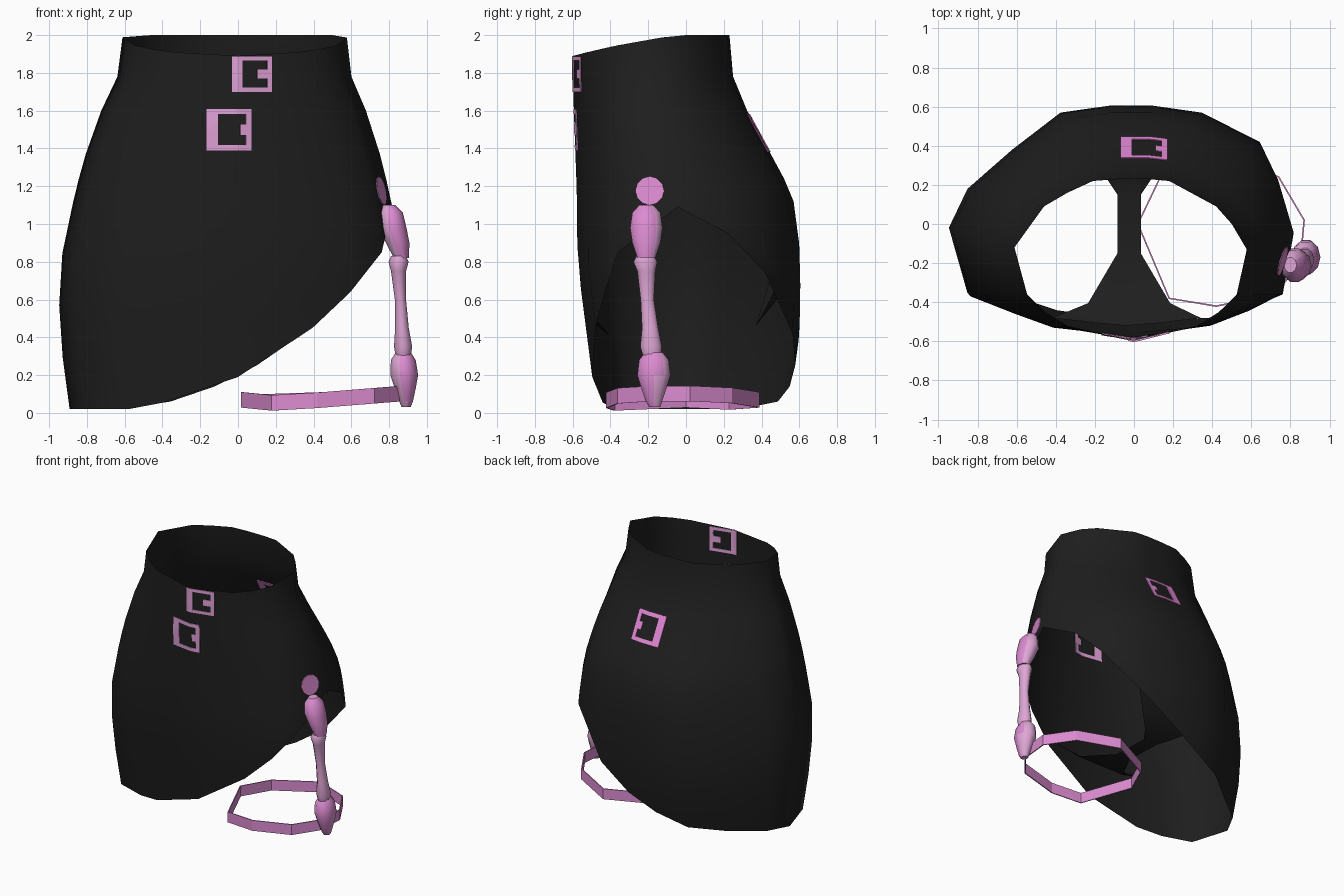
import bpy, bmesh, math
from mathutils import Vector
from mathutils.bvhtree import BVHTree

cube = bpy.data.objects.get("Cube")
if cube:
    bpy.data.objects.remove(cube)


def material(name, rgb):
    m = bpy.data.materials.new(name)
    m.use_nodes = True
    m.diffuse_color = (*rgb, 1)
    b = m.node_tree.nodes["Principled BSDF"]
    b.inputs["Base Color"].default_value = (*rgb, 1)
    b.inputs["Roughness"].default_value = 0.8
    return m


BLACK = material("black cloth", (0.013, 0.013, 0.013))
ROSE = material("front buckle rose", (0.74, 0.35, 0.67))
PINK = material("back buckle pink", (0.78, 0.25, 0.68))
ORCHID = material("strap orchid", (0.71, 0.26, 0.63))
PALE = material("pale bone pink", (0.73, 0.38, 0.66))


def finish(name, bm, mats, thick=0, angle=45):
    """Thin plates stay flat shaded, everything else is smoothed."""
    mesh = bpy.data.meshes.new(name)
    bm.to_mesh(mesh)
    bm.free()
    for m in mats:
        mesh.materials.append(m)
    ob = bpy.data.objects.new(name, mesh)
    bpy.context.collection.objects.link(ob)
    if thick:
        s = ob.modifiers.new("thickness", 'SOLIDIFY')
        s.thickness, s.offset = thick, 0
    else:
        bpy.ops.object.select_all(action='DESELECT')
        ob.select_set(True)
        bpy.context.view_layer.objects.active = ob
        bpy.ops.object.shade_smooth_by_angle(angle=math.radians(angle))


def bridge(bm, rows, closed):
    """Join successive rows of points with quads."""
    grid = [[bm.verts.new(p) for p in row] for row in rows]
    for a, b in zip(grid, grid[1:]):
        for i in range(len(a) if closed else len(a) - 1):
            j = (i + 1) % len(a)
            bm.faces.new((a[i], a[j], b[j], b[i]))
    bmesh.ops.recalc_face_normals(bm, faces=bm.faces)
    return grid


def ramp(z, table):
    """Piecewise linear lookup, table falling in z."""
    for (z0, f0), (z1, f1) in zip(table, table[1:]):
        if z >= z1:
            return f0 + (f1 - f0) * min(1, max(0, (z0 - z) / (z0 - z1)))
    return table[-1][1]


# Skirt columns: waist x, waist y, hip x, hip y, hem height
COLUMNS = [
    (-.61, -.12, -.955, -.02, .02), (-.46, .09, -.86, .18, .02),
    (-.34, .16, -.63, .38, .025),
    (-.21, .22, -.38, .57, .06), (-.08, .23, -.13, .605, .14),
    (.07, .23, .10, .605, .25), (.18, .22, .35, .57, .42),
    (.42, .09, .65, .42, .74), (.50, 0, .77, .23, .95),
    (.575, -.13, .885, -.04, 1.09), (.52, -.36, .78, -.36, .85),
    (.43, -.45, .60, -.445, .64),
    (.32, -.52, .40, -.52, .45), (0, -.60, 0, -.575, .19),
    (-.34, -.52, -.42, -.53, .055), (-.45, -.45, -.62, -.46, .02),
    (-.54, -.36, -.86, -.37, .02)]
# Share of the way from waist to hip, sideways and in depth
SIDE_FLARE = [(2, 0), (1.76, .09), (1.6, .33), (1.33, .61), (.95, .88), (.75, .97), (.5, 1)]
DEPTH_FLARE = [(2, 0), (1.8, .03), (1.6, .25), (1.4, .54), (1.25, .76), (1.08, .95), (.8, 1)]


def column(wx, wy, hx, hy, hem):
    top = 2 - .11 * (max(0, -wy) / .6) ** 1.4
    heights = [top, 1.78, 1.6, 1.37, 1.24, 1.12]
    heights += [1.12 + (hem - 1.12) * k / 4 for k in range(1, 5)]
    pts = []
    for z in heights:
        t = max(0, (.8 - z) / .8)
        x = wx + (hx - wx) * ramp(z, SIDE_FLARE)
        y = wy + (hy - wy) * ramp(z, DEPTH_FLARE)
        tuck = .18 * t if hy < 0 else .2 * t ** 4
        pts.append((x * (1 - .07 * t * t), y * (1 - tuck), z))
    return pts


bm = bmesh.new()
bridge(bm, list(zip(*[column(*c) for c in COLUMNS])), True)
bm.normal_update()
surface = BVHTree.FromBMesh(bm)
finish("skirt", bm, [BLACK], angle=60)


def project(point, direction):
    hit = surface.ray_cast(Vector(point), Vector(direction))[0]
    return hit if hit else Vector(point) + Vector(direction)


# Buckles: square frames with a prong, wrapped on the cloth
def buckle(name, x0, x1, z0, z1, side, prong_start, mat, n=8):
    bm = bmesh.new()
    grid = [[bm.verts.new(project((x0 + (x1 - x0) * i / n, 2 * side, z0 + (z1 - z0) * j / n),
                                  (0, -side, 0))) for j in range(n + 1)] for i in range(n + 1)]
    for i in range(n):
        for j in range(n):
            frame = i < 2 or i == n - 1 or j in (0, n - 1)
            prong = i >= prong_start and j in (3, 4)
            if frame or prong:
                bm.faces.new((grid[i][j], grid[i + 1][j], grid[i + 1][j + 1], grid[i][j + 1]))
    loose = [v for v in bm.verts if not v.link_faces]
    bmesh.ops.delete(bm, geom=loose, context='VERTS')
    bmesh.ops.recalc_face_normals(bm, faces=bm.faces)
    finish(name, bm, [mat], .0095)


buckle("waist_buckle", -.03, .18, 1.70, 1.888, -1, 5, ROSE)
buckle("front_buckle", -.165, .07, 1.39, 1.61, -1, 6, ROSE)
buckle("back_buckle", -.07, .17, 1.38, 1.58, 1, 6, PINK)

# Round patch above the charm
bm = bmesh.new()
rings = [[project((2, -.19 + r * math.cos(a * math.pi / 6), 1.175 + r * math.sin(a * math.pi / 6)),
                  (-1, 0, 0)) for a in range(12)] for r in (.075, .04, .01)]
bm.faces.new(bridge(bm, rings, True)[-1])
bmesh.ops.recalc_face_normals(bm, faces=bm.faces)
finish("hip_patch", bm, [ORCHID], .0095)

# Undergarment strip: y, z, half width; both ends meet the inside of the skirt
bm = bmesh.new()
ACROSS = (-1, -.5, 0, .5, 1)
strip = [(-.405, .41, .21), (-.15, .37, .06), (.15, .36, .06), (.24, .38, .12), (.37, .46, .26)]
rows = [[(-.025 + s * w, y, z) for s in ACROSS] for y, z, w in strip]


def inner_edge(width, z, side):
    return [project((-.04 + s * width, 0, z), (0, side, 0)) - Vector((0, side * .012, 0))
            for s in ACROSS]


bridge(bm, [inner_edge(.38, .5, -1)] + rows + [inner_edge(.46, .74, 1)], False)
finish("undergarment_strip", bm, [BLACK])

# Thigh strap
loop = [(.02, 0), (.18, -.38), (.42, -.42), (.72, -.36), (.85, -.2),
        (.87, .02), (.74, .24), (.45, .385), (.13, .23)]
bm = bmesh.new()
rows = [[(x, y, .012 + lift + .08 * max(0, x - .25) + .1 * max(0, .18 - x)) for x, y in loop]
        for lift in (0, .082)]
bridge(bm, rows, True)
finish("thigh_strap", bm, [ORCHID], .008)


# Hanging charm: stacked rings of z, centre x, centre y, radius
def turned(name, rows, patch=False, squash=.8, sides=10):
    bm = bmesh.new()
    rings = [[(x + squash * r * math.cos(math.tau * k / sides),
               y + r * math.sin(math.tau * k / sides), z) for k in range(sides)]
             for z, x, y, r in rows]
    grid = bridge(bm, rings, True)
    bm.faces.new(grid[0])
    bm.faces.new(grid[-1])
    bmesh.ops.recalc_face_normals(bm, faces=bm.faces)
    bm.normal_update()
    # Deeper pink on the outer front of the knobs
    outward = Vector((.65, -.65, .4))
    for f in bm.faces:
        f.material_index = int(patch and f.normal.dot(outward) > .4)
    finish(name, bm, [PALE, ORCHID])


turned("upper_knob", [(1.1, .80, -.21, .04), (1.06, .81, -.21, .078), (.98, .82, -.21, .09),
                      (.9, .845, -.21, .078), (.82, .865, -.21, .05)], True)
turned("charm_shaft", [(.83, .85, -.215, .05), (.8, .85, -.215, .066), (.75, .85, -.21, .05),
                       (.6, .86, -.205, .037), (.45, .868, -.19, .045),
                       (.35, .874, -.185, .06), (.3, .875, -.18, .05)])
turned("lower_knob", [(.32, .875, -.17, .05), (.28, .875, -.17, .082), (.2, .88, -.17, .092),
                      (.13, .885, -.17, .07), (.06, .89, -.17, .045), (.03, .89, -.165, .03)], True)
